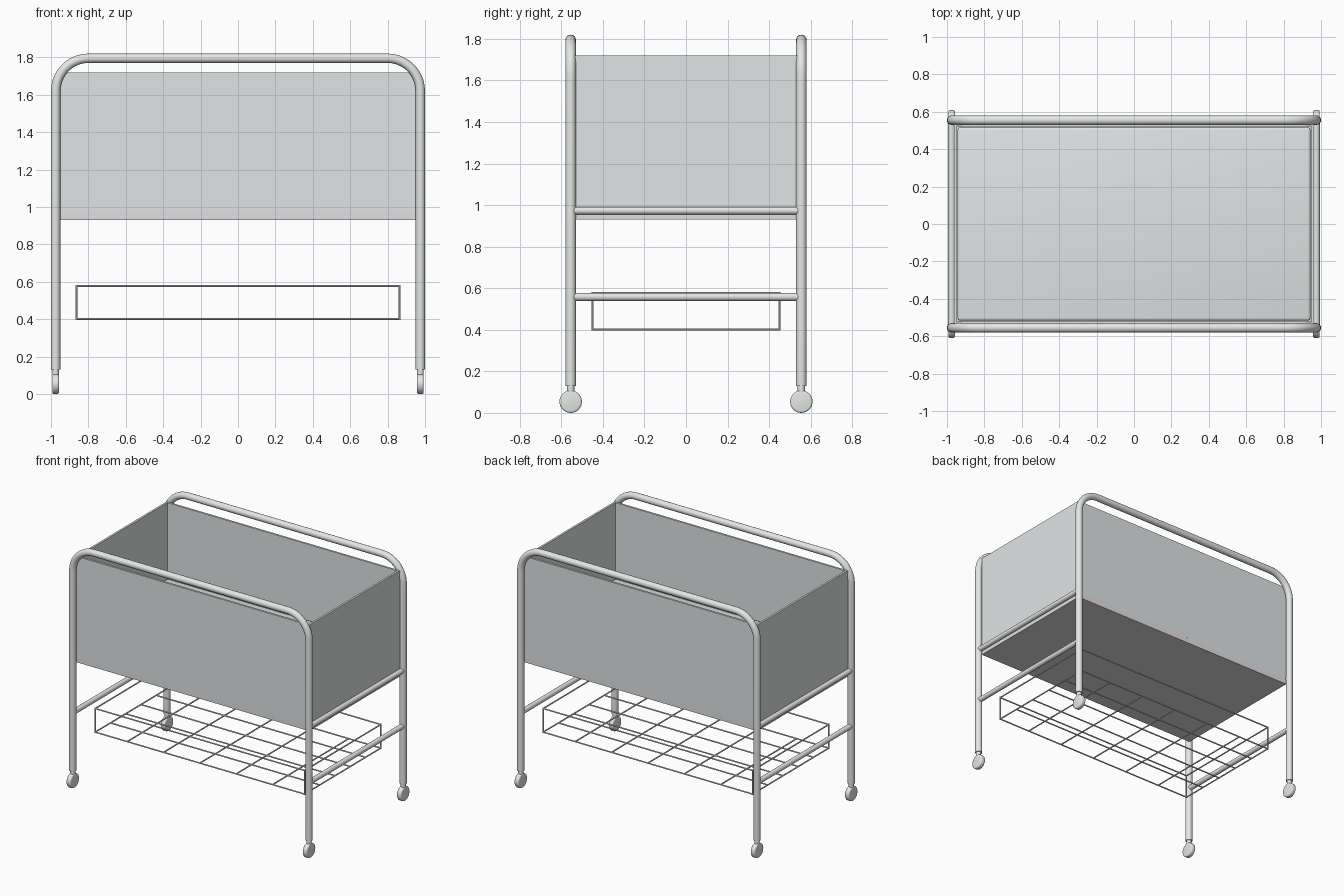
import bpy, bmesh, math
from mathutils import Matrix, Vector

cube = bpy.data.objects.get("Cube")
if cube:
    bpy.data.objects.remove(cube, do_unlink=True)


def material(name, rgb):
    m = bpy.data.materials.new(name)
    m.use_nodes = True
    m.diffuse_color = (*rgb, 1)
    m.node_tree.nodes["Principled BSDF"].inputs["Base Color"].default_value = (*rgb, 1)
    return m


STEEL = material("tube grey", (0.79, 0.81, 0.79))
PANEL = material("panel grey", (0.75, 0.785, 0.785))
BASE = material("base warm grey", (0.76, 0.74, 0.765))

LEG_X, LEG_Y, TUBE_R = 0.975, 0.555, 0.025


def finish(name, bm, mats, smooth=False):
    mesh = bpy.data.meshes.new(name)
    bm.to_mesh(mesh)
    bm.free()
    ob = bpy.data.objects.new(name, mesh)
    bpy.context.collection.objects.link(ob)
    for m in mats:
        mesh.materials.append(m)
    if smooth:
        bpy.ops.object.select_all(action='DESELECT')
        ob.select_set(True)
        bpy.context.view_layer.objects.active = ob
        bpy.ops.object.shade_smooth_by_angle(angle=math.radians(40))
    return ob


def add_box(bm, lo, hi):
    lo, hi = Vector(lo), Vector(hi)
    mat = Matrix.Translation((lo + hi) / 2) @ Matrix.Diagonal((*(hi - lo), 1))
    bmesh.ops.create_cube(bm, size=1, matrix=mat)


def add_rod(bm, a, b, r, sides):
    a, b = Vector(a), Vector(b)
    rot = (b - a).to_track_quat('Z', 'Y').to_matrix().to_4x4()
    bmesh.ops.create_cone(bm, cap_ends=True, segments=sides, radius1=r, radius2=r,
                          depth=(b - a).length, matrix=Matrix.Translation((a + b) / 2) @ rot)


def sweep(bm, path, r, sides):
    """Tube along a path lying in a plane of constant y."""
    rings = []
    for i, p in enumerate(path):
        t = (path[min(i + 1, len(path) - 1)] - path[max(i - 1, 0)]).normalized()
        side = t.cross(Vector((0, 1, 0)))
        rings.append([bm.verts.new(p + r * (math.cos(a) * side + math.sin(a) * Vector((0, 1, 0))))
                      for a in (math.tau * k / sides for k in range(sides))])
    for a, b in zip(rings, rings[1:]):
        for k in range(sides):
            n = (k + 1) % sides
            bm.faces.new((a[k], a[n], b[n], b[k]))
    bm.faces.new(rings[0])
    bm.faces.new(rings[-1])
    bmesh.ops.recalc_face_normals(bm, faces=bm.faces)


# Bent tube frames, front and back: two legs joined by a top rail
TOP, BEND, STEPS = 1.795, 0.175, 10
for label, y in (("front", -LEG_Y), ("back", LEG_Y)):
    half = [Vector((LEG_X, y, 0.13))]
    for i in range(STEPS + 1):
        a = math.pi / 2 * i / STEPS
        half.append(Vector((LEG_X - BEND + BEND * math.cos(a), y, TOP - BEND + BEND * math.sin(a))))
    path = half + [Vector((-p.x, p.y, p.z)) for p in reversed(half)]
    bm = bmesh.new()
    sweep(bm, path, TUBE_R, 20)
    finish(label + "_frame", bm, [STEEL], True)

# Cross bars and casters on each side
for side, x in (("right", -LEG_X), ("left", LEG_X)):
    for label, z in (("upper", 0.973), ("lower", 0.558)):
        bm = bmesh.new()
        add_rod(bm, (x, -LEG_Y + 0.01, z), (x, LEG_Y - 0.01, z), 0.019, 16)
        finish(f"{side}_{label}_bar", bm, [STEEL], True)
    for label, y in (("front", -LEG_Y), ("back", LEG_Y)):
        bm = bmesh.new()
        add_rod(bm, (x, y, 0.08), (x, y, 0.132), 0.018, 16)
        finish(f"{side}_{label}_caster_stem", bm, [STEEL], True)
        bm = bmesh.new()
        add_rod(bm, (x - 0.018, y, 0.054), (x + 0.018, y, 0.054), 0.054, 32)
        rims = [e for e in bm.edges if abs(e.verts[0].co.x - e.verts[1].co.x) < 0.001]
        bmesh.ops.bevel(bm, geom=rims, offset=0.009, segments=3, affect='EDGES', profile=0.5)
        finish(f"{side}_{label}_wheel", bm, [STEEL], True)

# Open box: four thin walls standing on a base slab
BX, BY, Z0, ZF, Z1, T = 0.963, 0.535, 0.93, 0.97, 1.72, 0.015
for s, side, end in ((-1, "front", "right"), (1, "back", "left")):
    bm = bmesh.new()
    y0, y1 = sorted((s * BY, s * (BY - T)))
    add_box(bm, (-BX, y0, ZF), (BX, y1, Z1))
    finish(side + "_panel", bm, [PANEL])
    bm = bmesh.new()
    x0, x1 = sorted((s * BX, s * (BX - T)))
    add_box(bm, (x0, -BY + T, ZF), (x1, BY - T, Z1))
    finish(end + "_panel", bm, [PANEL])
bm = bmesh.new()
add_box(bm, (-BX, -BY, Z0), (BX, BY, ZF))
finish("box_base", bm, [BASE])

# Soft-edged mattress filling the bottom of the box
MX, MY, MZ = BX - T - 0.004, BY - T - 0.003, 1.16
bm = bmesh.new()
add_box(bm, (-MX, -MY, ZF), (MX, MY, MZ))
bmesh.ops.bevel(bm, geom=bm.edges[:], offset=0.015, segments=4, affect='EDGES', profile=0.5)
finish("mattress", bm, [PANEL], True)

# Wire basket: top rim, corner posts and a grid floor
WX, WY, WB, WT, WR = 0.864, 0.449, 0.401, 0.577, 0.005
bm = bmesh.new()
for s in (-1, 1):
    add_rod(bm, (-WX, s * WY, WT), (WX, s * WY, WT), WR, 8)
    add_rod(bm, (s * WX, -WY, WT), (s * WX, WY, WT), WR, 8)
    for t in (-1, 1):
        add_rod(bm, (s * WX, t * WY, WB - WR), (s * WX, t * WY, WT + WR), WR, 8)
finish("basket_rim", bm, [STEEL], True)
bm = bmesh.new()
ROWS = 5
for x in [-WX, WX] + [0.3 * i for i in range(-2, 3)]:
    add_rod(bm, (x, -WY, WB), (x, WY, WB), WR, 8)
for i in range(ROWS + 1):
    y = -WY + 2 * WY * i / ROWS
    add_rod(bm, (-WX, y, WB), (WX, y, WB), WR, 8)
finish("basket_floor", bm, [STEEL], True)
